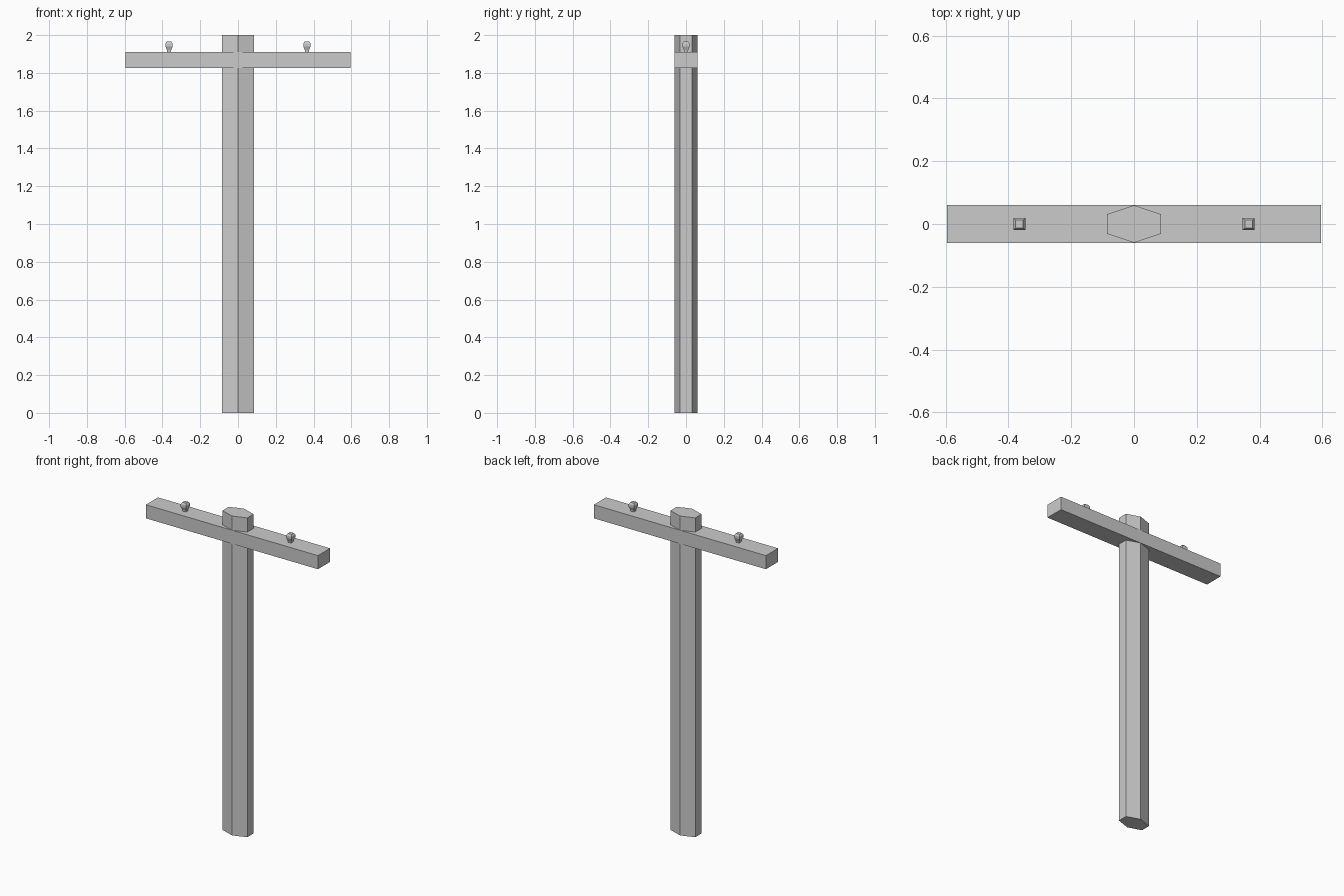
import bpy, bmesh

if "Cube" in bpy.data.objects:
    bpy.data.objects.remove(bpy.data.objects["Cube"])


def loft(name, rings):
    """Skin a stack of equal-sided point rings and cap both ends."""
    bm = bmesh.new()
    loops = [[bm.verts.new(p) for p in ring] for ring in rings]
    n = len(loops[0])
    for a, b in zip(loops, loops[1:]):
        for i in range(n):
            j = (i + 1) % n
            bm.faces.new((a[i], a[j], b[j], b[i]))
    bm.faces.new(loops[0][::-1])
    bm.faces.new(loops[-1])
    bmesh.ops.recalc_face_normals(bm, faces=bm.faces)
    mesh = bpy.data.meshes.new(name)
    bm.to_mesh(mesh)
    bm.free()
    obj = bpy.data.objects.new(name, mesh)
    bpy.context.collection.objects.link(obj)
    return obj


def rect(hx, hy, z):
    return [(-hx, -hy, z), (hx, -hy, z), (hx, hy, z), (-hx, hy, z)]


# Six-sided post
hexagon = [(0, -0.06), (0.086, -0.031), (0.086, 0.031),
           (0, 0.06), (-0.086, 0.031), (-0.086, -0.031)]
loft("post", [[(x, y, z) for x, y in hexagon] for z in (0, 2)])

# Horizontal crossarm
loft("crossarm", [rect(0.596, 0.06, z) for z in (1.826, 1.911)])

# Four-sided insulators, bulging towards the top
profile = [(0.010, 1.905), (0.011, 1.920), (0.019, 1.940),
           (0.019, 1.956), (0.012, 1.967)]
for side, x in (("left", -0.365), ("right", 0.365)):
    insulator = loft(side + "_insulator", [rect(r, r, z) for r, z in profile])
    insulator.location.x = x
